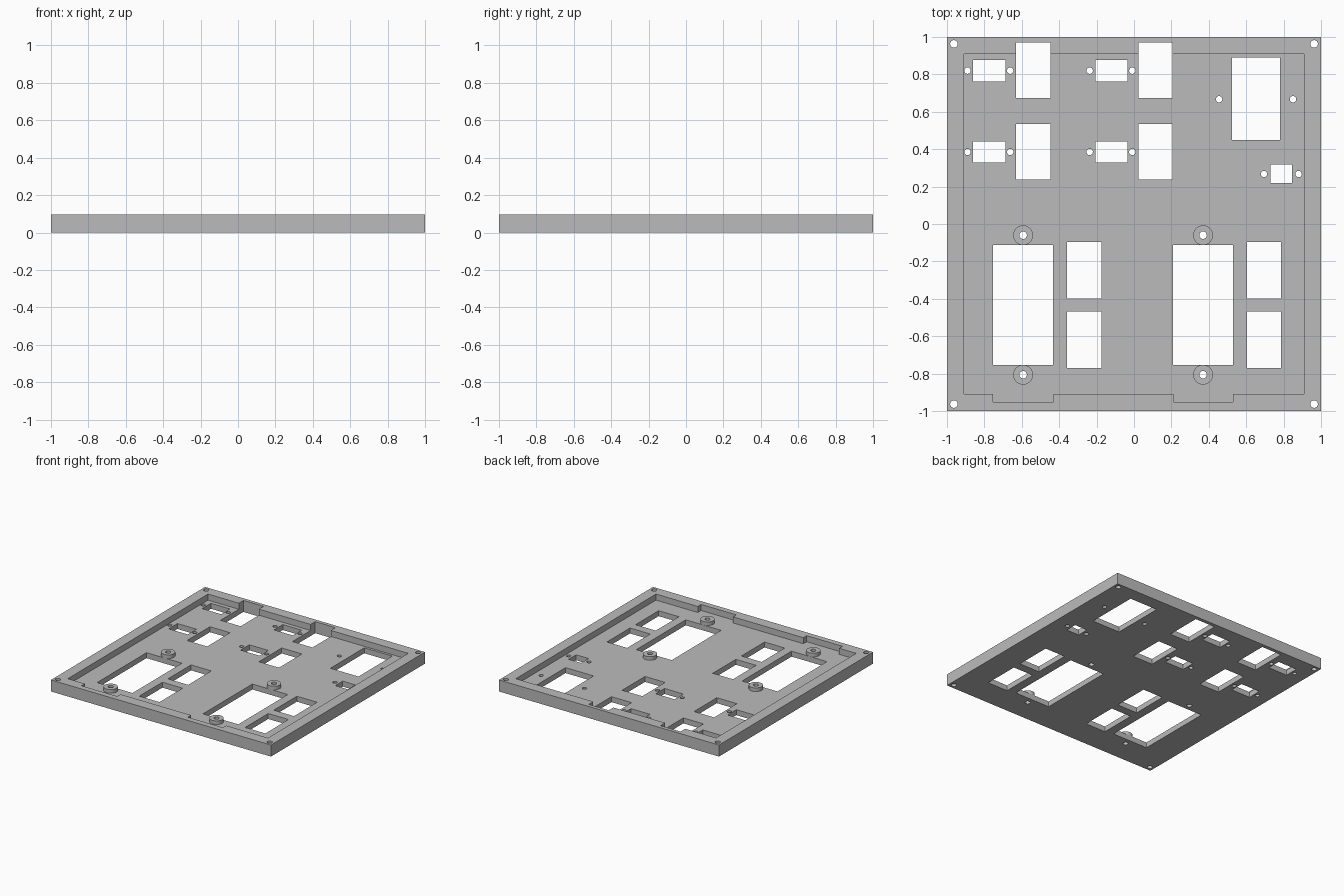
import bpy, bmesh
from mathutils import Matrix

cube = bpy.data.objects.get("Cube")
if cube:
    bpy.data.objects.remove(cube, do_unlink=True)

HEIGHT, FLOOR, BOSS_TOP = 0.095, 0.045, 0.075

grey = bpy.data.materials.new("plain_grey")
grey.use_nodes = True
colour = (0.5, 0.5, 0.5, 1)
grey.diffuse_color = colour
grey.node_tree.nodes["Principled BSDF"].inputs["Base Color"].default_value = colour


def add_box(bm, x0, x1, y0, y1, z0, z1):
    m = Matrix.Translation(((x0 + x1) / 2, (y0 + y1) / 2, (z0 + z1) / 2))
    m = m @ Matrix.Diagonal((x1 - x0, y1 - y0, z1 - z0, 1))
    bmesh.ops.create_cube(bm, size=1, matrix=m)


def add_cylinder(bm, x, y, r, z0, z1):
    bmesh.ops.create_cone(bm, cap_ends=True, segments=32, radius1=r, radius2=r,
                          depth=z1 - z0, matrix=Matrix.Translation((x, y, (z0 + z1) / 2)))


def add_prism(bm, outline, z0, z1):
    face = bm.faces.new([bm.verts.new((x, y, z0)) for x, y in outline])
    top = bmesh.ops.extrude_face_region(bm, geom=[face])["geom"]
    bmesh.ops.translate(bm, vec=(0, 0, z1 - z0),
                        verts=[v for v in top if isinstance(v, bmesh.types.BMVert)])
    bmesh.ops.recalc_face_normals(bm, faces=bm.faces)


def make_object(name, bm):
    mesh = bpy.data.meshes.new(name)
    bm.to_mesh(mesh)
    bm.free()
    mesh.materials.append(grey)
    obj = bpy.data.objects.new(name, mesh)
    bpy.context.collection.objects.link(obj)
    return obj


def combine(target, name, bm, operation):
    helper = make_object(name, bm)
    helper.hide_render = True
    bpy.context.view_layer.objects.active = target
    mod = target.modifiers.new(name, "BOOLEAN")
    mod.object, mod.operation, mod.solver = helper, operation, "EXACT"
    bpy.ops.object.modifier_apply(modifier=mod.name)
    bpy.data.objects.remove(helper, do_unlink=True)


# Solid slab
bm = bmesh.new()
add_box(bm, -1, 1, -1, 1, 0, HEIGHT)
panel = make_object("panel_tray", bm)

# Tray recess with two notches in the front rim
e, n = 0.91, -0.953
bm = bmesh.new()
add_prism(bm, [(-e, e), (-e, -e), (-0.755, -e), (-0.755, n), (-0.43, n), (-0.43, -e),
               (0.21, -e), (0.21, n), (0.53, n), (0.53, -e), (e, -e), (e, e)], FLOOR, 0.2)
combine(panel, "recess_cutter", bm, "DIFFERENCE")

# Rectangular openings, and the screw positions that go with them
windows = [(0.525, 0.78, 0.45, 0.89), (0.73, 0.845, 0.22, 0.317)]
screws = [(0.455, 0.667), (0.85, 0.667), (0.695, 0.267), (0.88, 0.267)]
bosses = []
for x in (-0.89, -0.237):
    for y in (0.82, 0.385):
        windows.append((x + 0.03, x + 0.203, y - 0.057, y + 0.057))
        windows.append((x + 0.26, x + 0.443, y - 0.147, y + 0.15))
        screws += [(x, y), (x + 0.228, y)]
for x in (-0.593, 0.369):
    windows.append((x - 0.161, x + 0.161, -0.753, -0.111))
    for y in (-0.397, -0.769):
        windows.append((x + 0.234, x + 0.418, y, y + 0.3))
    bosses += [(x, -0.06), (x, -0.806)]

bm = bmesh.new()
for w in windows:
    add_box(bm, *w, -0.1, 0.2)
combine(panel, "window_cutter", bm, "DIFFERENCE")

# Raised screw bosses
bm = bmesh.new()
for x, y in bosses:
    add_cylinder(bm, x, y, 0.053, FLOOR - 0.01, BOSS_TOP)
combine(panel, "bosses", bm, "UNION")

# Screw holes, including the four rim corners
bm = bmesh.new()
for x, y in screws:
    add_cylinder(bm, x, y, 0.017, -0.1, 0.2)
corners = [(sx * 0.963, sy * 0.963) for sx in (-1, 1) for sy in (-1, 1)]
for x, y in bosses + corners:
    add_cylinder(bm, x, y, 0.02, -0.1, 0.2)
combine(panel, "screw_hole_cutter", bm, "DIFFERENCE")

bpy.ops.object.select_all(action="DESELECT")
panel.select_set(True)
bpy.context.view_layer.objects.active = panel
bpy.ops.object.shade_smooth_by_angle()
